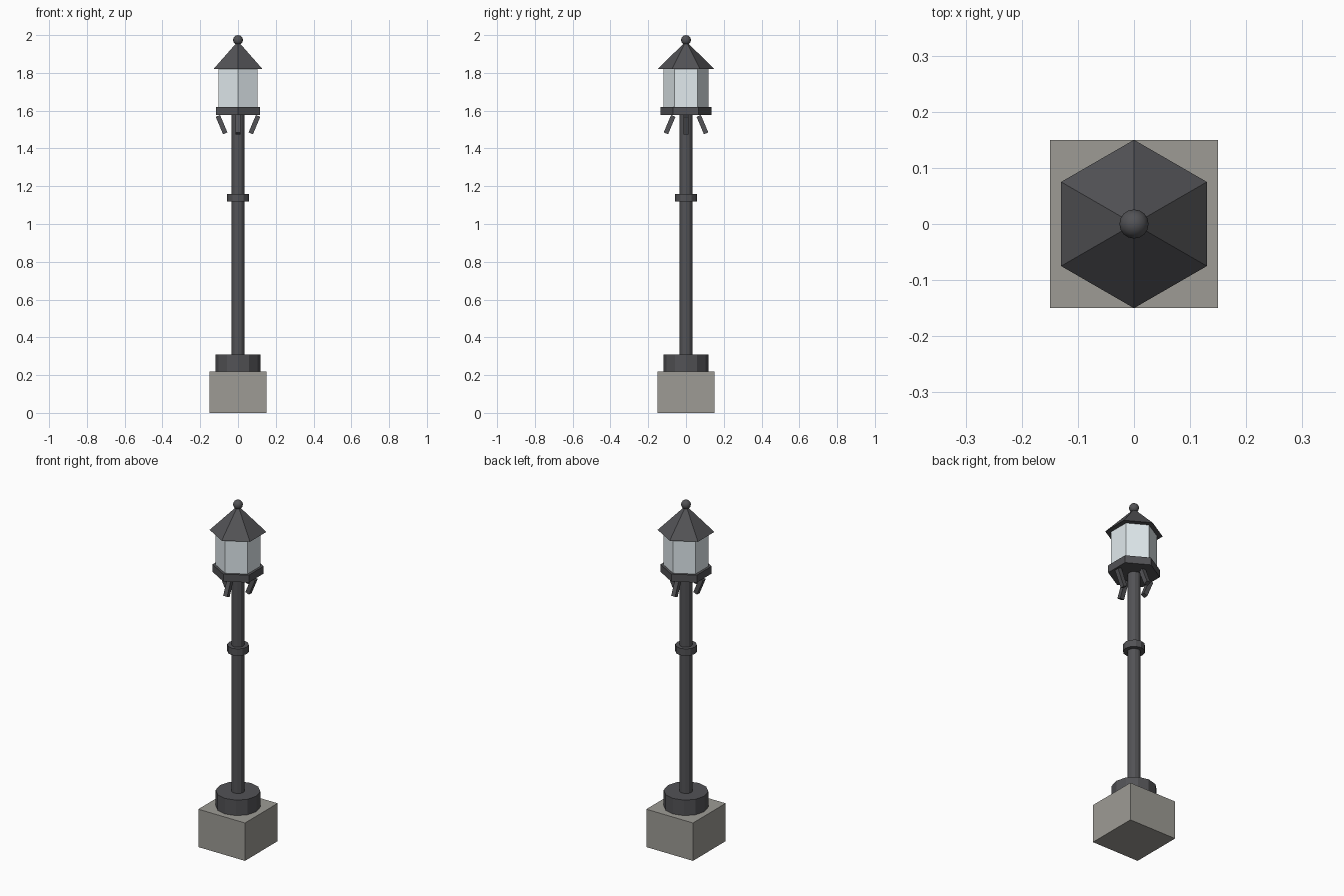
import bpy
from math import pi, sin, cos

if "Cube" in bpy.data.objects:
    bpy.data.objects.remove(bpy.data.objects["Cube"])

def material(name, rgb):
    m = bpy.data.materials.new(name)
    m.diffuse_color = (*rgb, 1)
    m.use_nodes = True
    m.node_tree.nodes["Principled BSDF"].inputs["Base Color"].default_value = m.diffuse_color
    return m

iron = material("dark_iron", (0.085, 0.085, 0.092))
stone = material("stone", (0.34, 0.33, 0.30))
glass = material("pale_glass", (0.75, 0.82, 0.85))

def finish(name, mat):
    ob = bpy.context.object
    ob.name = name
    ob.data.materials.append(mat)
    return ob

def prism(name, sides, r1, r2, z0, z1, mat):
    bpy.ops.mesh.primitive_cone_add(vertices=sides, radius1=r1, radius2=r2,
                                    depth=z1 - z0, location=(0, 0, (z0 + z1) / 2))
    return finish(name, mat)

def box(name, size, loc, mat, rot=(0, 0, 0)):
    bpy.ops.mesh.primitive_cube_add(size=1, location=loc, rotation=rot)
    bpy.context.object.scale = size
    return finish(name, mat)

# Stone plinth and iron post
box("plinth", (0.3, 0.3, 0.22), (0, 0, 0.11), stone)
prism("post_foot", 12, 0.118, 0.118, 0.22, 0.31, iron)
prism("post", 12, 0.035, 0.035, 0.31, 1.58, iron)
prism("post_collar", 12, 0.057, 0.057, 1.12, 1.16, iron)

# Hexagonal lantern, corners on the y axis
prism("lantern_tray", 6, 0.135, 0.135, 1.577, 1.62, iron)
prism("lantern_glass", 6, 0.12, 0.12, 1.62, 1.82, glass)
prism("lantern_roof", 6, 0.15, 0, 1.82, 1.968, iron)

# Ball finial
bpy.ops.mesh.primitive_uv_sphere_add(segments=16, ring_count=8, radius=0.026,
                                     location=(0, 0, 1.974))
finish("finial", iron)
bpy.ops.object.shade_smooth_by_angle(angle=pi / 4)

# Brackets: the side pair flares upward, the front and back pair flares downward
for i, side in enumerate(("right", "back", "left", "front")):
    a = i * pi / 2
    tilt = 0.4 if i % 2 == 0 else -0.4
    box("bracket_" + side, (0.025, 0.025, 0.1),
        (0.087 * cos(a), 0.087 * sin(a), 1.526), iron, (0, tilt, a))
